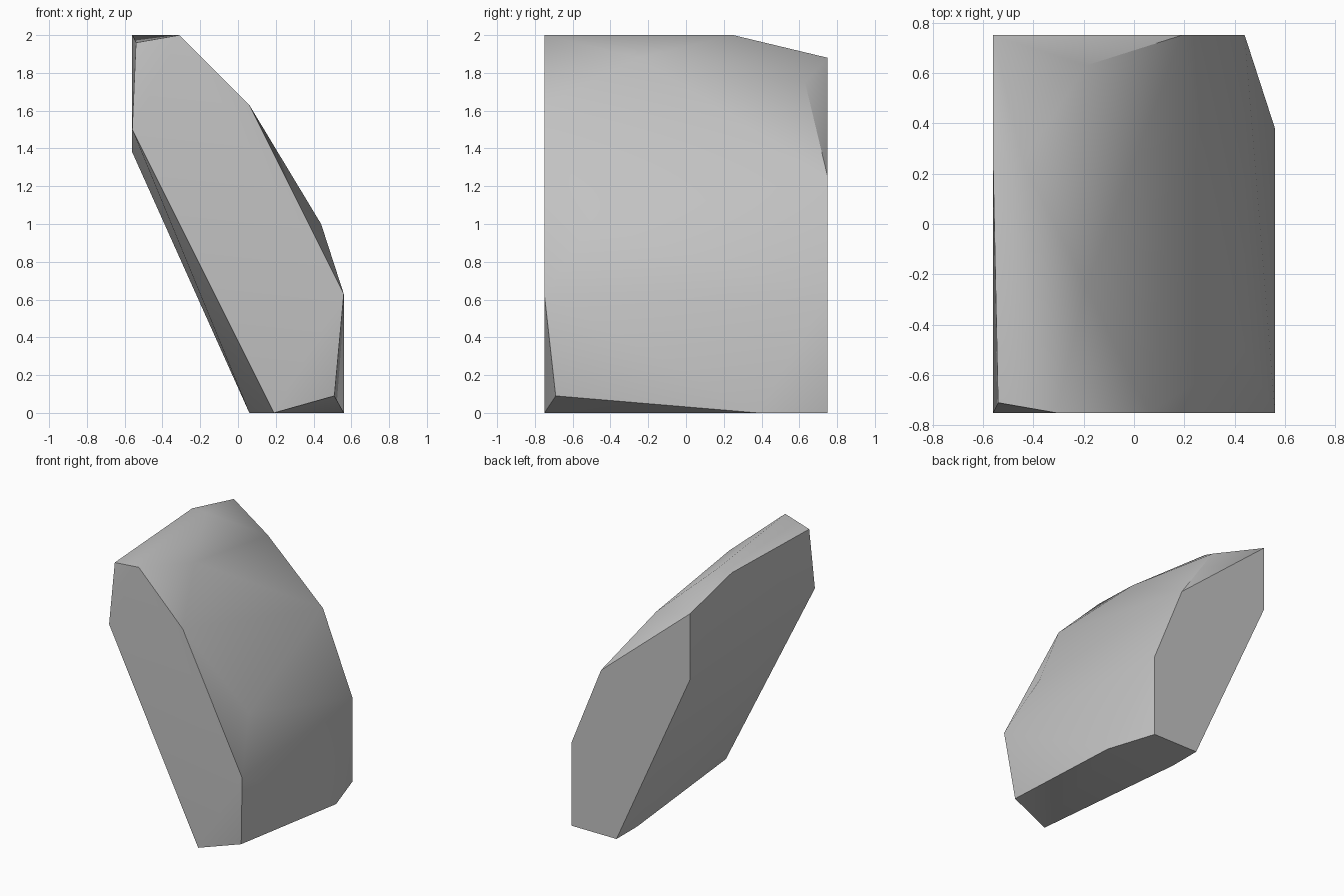
import bpy, bmesh, math

cube = bpy.data.objects.get("Cube")
if cube:
    bpy.data.objects.remove(cube, do_unlink=True)

# Plain grey stone
stone = bpy.data.materials.new("grey_stone")
stone.use_nodes = True
colour = (0.55, 0.55, 0.55, 1)
stone.diffuse_color = colour
stone.node_tree.nodes["Principled BSDF"].inputs["Base Color"].default_value = colour

# Corner groups of the faceted rock slab; its faces are the hull around them
front = [(x, -0.75, z) for x, z in
         ((-0.56, 1.5), (-0.31, 2), (0.06, 1.63), (0.56, 0.63), (0.19, 0))]
back = [(x, 0.75, z) for x, z in
        ((-0.56, 1.88), (0.19, 1.25), (0.44, 0.63), (0.44, 0), (0.06, 0), (-0.56, 1.38))]
chipped = [(-0.54, -0.71, 1.96), (0.51, -0.69, 0.09), (-0.19, 0.63, 1.75)]
ridges = [(-0.56, 0.25, 2), (-0.44, 0.25, 2), (-0.19, -0.25, 1.88),
          (0.44, -0.5, 1), (0.56, 0.38, 0), (0.06, 0.5, 0)]

bm = bmesh.new()
for corner in front + back + chipped + ridges:
    bm.verts.new(corner)
bmesh.ops.convex_hull(bm, input=bm.verts)
bmesh.ops.recalc_face_normals(bm, faces=bm.faces)
mesh = bpy.data.meshes.new("rock_slab")
bm.to_mesh(mesh)
bm.free()
mesh.materials.append(stone)

rock = bpy.data.objects.new("rock_slab", mesh)
bpy.context.collection.objects.link(rock)
bpy.context.view_layer.objects.active = rock
rock.select_set(True)
bpy.ops.object.shade_smooth_by_angle(angle=math.radians(35))
